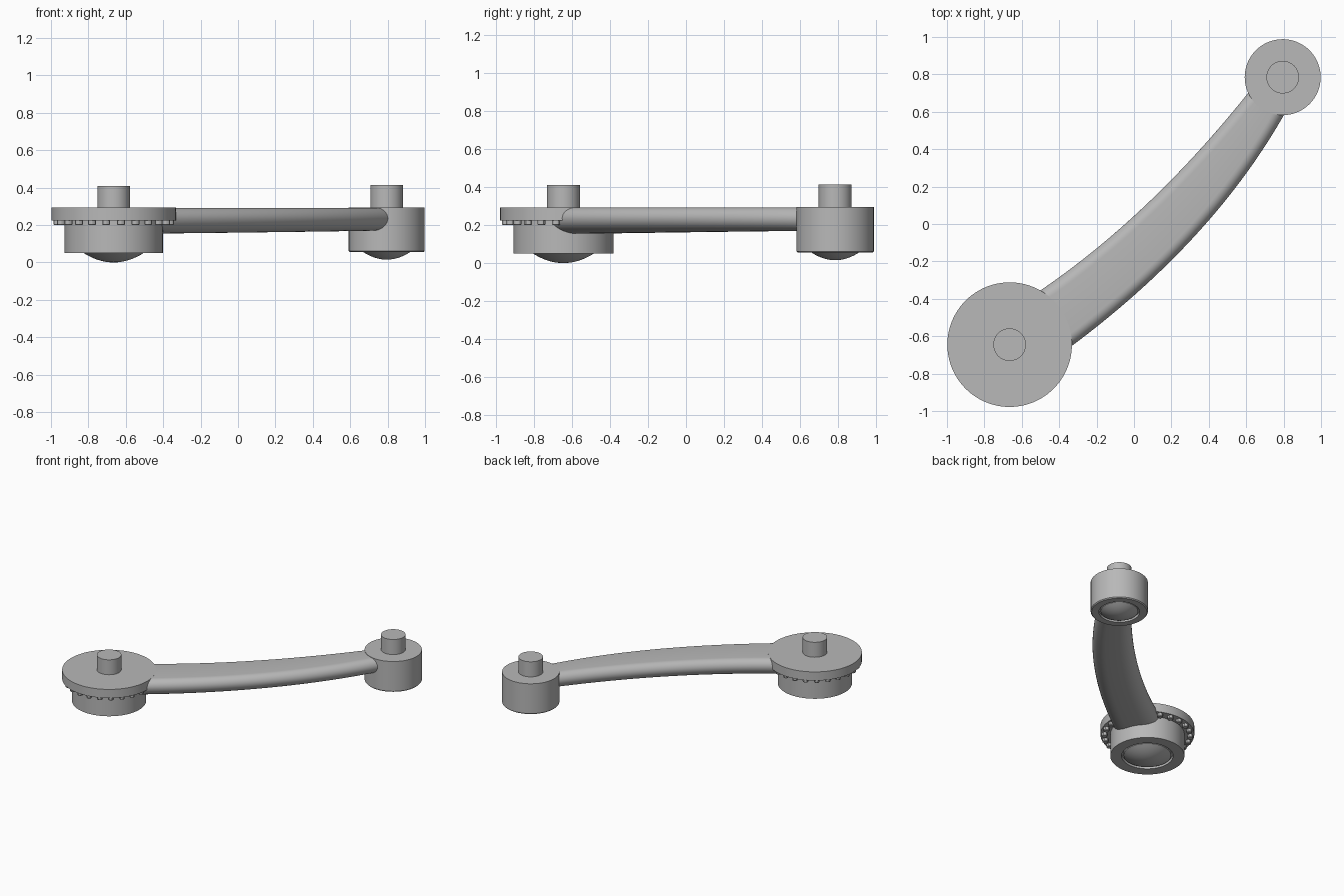
import bpy, bmesh, math
from mathutils import Vector

old = bpy.data.objects.get("Cube")
if old:
    bpy.data.objects.remove(old, do_unlink=True)

grey = bpy.data.materials.new("metal grey")
grey.use_nodes = True
colour = (0.48, 0.48, 0.48, 1)
grey.diffuse_color = colour
grey.node_tree.nodes["Principled BSDF"].inputs["Base Color"].default_value = colour


def finish(name, bm, angle=30):
    """Turn a bmesh into a smooth-shaded grey object with sharp edges kept."""
    bmesh.ops.remove_doubles(bm, verts=bm.verts, dist=1e-5)
    bmesh.ops.recalc_face_normals(bm, faces=bm.faces)
    mesh = bpy.data.meshes.new(name)
    bm.to_mesh(mesh)
    bm.free()
    obj = bpy.data.objects.new(name, mesh)
    bpy.context.collection.objects.link(obj)
    mesh.materials.append(grey)
    bpy.ops.object.select_all(action='DESELECT')
    obj.select_set(True)
    bpy.context.view_layer.objects.active = obj
    bpy.ops.object.shade_smooth_by_angle(angle=math.radians(angle))
    return obj


def lathe(name, centre, profile, steps=96):
    """Spin a (radius, height) profile round a vertical axis."""
    bm = bmesh.new()
    verts = [bm.verts.new((r, 0, z)) for r, z in profile]
    edges = [bm.edges.new(pair) for pair in zip(verts, verts[1:])]
    bmesh.ops.spin(bm, geom=verts + edges, cent=(0, 0, 0), axis=(0, 0, 1),
                   angle=math.tau, steps=steps, use_merge=True)
    obj = finish(name, bm)
    obj.location = (*centre, 0)
    return obj


def dome(radius, low, rim, n=8):
    """Shallow bulging cap, from the centre outwards."""
    return [(radius * i / n, low + (rim - low) * (i / n) ** 2) for i in range(n + 1)]


def pin_top(top, pin_radius, pin_height):
    """Upper end of a hub: flat face with a pin standing on it."""
    return [(pin_radius, top), (pin_radius, pin_height), (0, pin_height)]


# Large hub: domed bearing in a groove, drum, wide flange and pin
big = (-0.665, -0.645)
lathe("large_hub", big, dome(0.168, 0, 0.055)
      + [(0.168, 0.075), (0.183, 0.075), (0.183, 0.05), (0.263, 0.05),
         (0.263, 0.225), (0.333, 0.225), (0.333, 0.293)]
      + pin_top(0.293, 0.087, 0.41))

# Small hub: domed bearing, plain drum with a softened lower edge and pin
small = (0.795, 0.785)
lathe("small_hub", small, dome(0.132, 0.015, 0.06)
      + [(0.132, 0.075), (0.145, 0.075), (0.145, 0.055), (0.196, 0.055),
         (0.203, 0.062), (0.203, 0.295)]
      + pin_top(0.295, 0.087, 0.413))

# Ring of bolts under the flange
BOLTS = 24
for i in range(BOLTS):
    a = math.tau * (i + 0.5) / BOLTS
    spot = (big[0] + 0.304 * math.cos(a), big[1] + 0.304 * math.sin(a))
    lathe("flange_bolt", spot,
          [(0, 0.2), (0.017, 0.2), (0.021, 0.204), (0.021, 0.23), (0, 0.23)], 12)


# Arm: flat-topped, round-sided section swept between two curved edges
def bezier(a, b, c, t):
    return Vector(a) * (1 - t) ** 2 + Vector(b) * 2 * t * (1 - t) + Vector(c) * t * t


def half_section(half, low, top=0.292, side=0.235, n=8):
    """Offsets and heights down one side, from top to bottom."""
    pts = []
    for i in range(n + 1):
        a = math.pi / 2 * (1 - i / n)
        pts.append((half - 0.057 * (1 - math.cos(a)), side + (top - side) * math.sin(a)))
    for i in range(1, n + 1):
        a = math.pi / 2 * i / n
        pts.append((half * (0.35 + 0.65 * math.cos(a)), side - (side - low) * math.sin(a)))
    return pts


bm = bmesh.new()
rings = []
STEPS = 48
for i in range(STEPS + 1):
    t = -0.09 + 1.14 * i / STEPS
    outer = bezier((-0.33, -0.65), (0.418, -0.09), (0.80, 0.58), t)
    inner = bezier((-0.50, -0.355), (0.083, 0.042), (0.61, 0.70), t)
    mid, across = (outer + inner) / 2, (outer - inner).normalized()
    half = half_section((outer - inner).length / 2, 0.155 + 0.015 * t)
    loop = half + [(-x, z) for x, z in reversed(half)]
    rings.append([bm.verts.new((*(mid + across * x), z)) for x, z in loop])
for a, b in zip(rings, rings[1:]):
    for j in range(len(a)):
        k = (j + 1) % len(a)
        bm.faces.new((a[j], a[k], b[k], b[j]))
bm.faces.new(rings[0])
bm.faces.new(rings[-1])
finish("curved_arm", bm)
